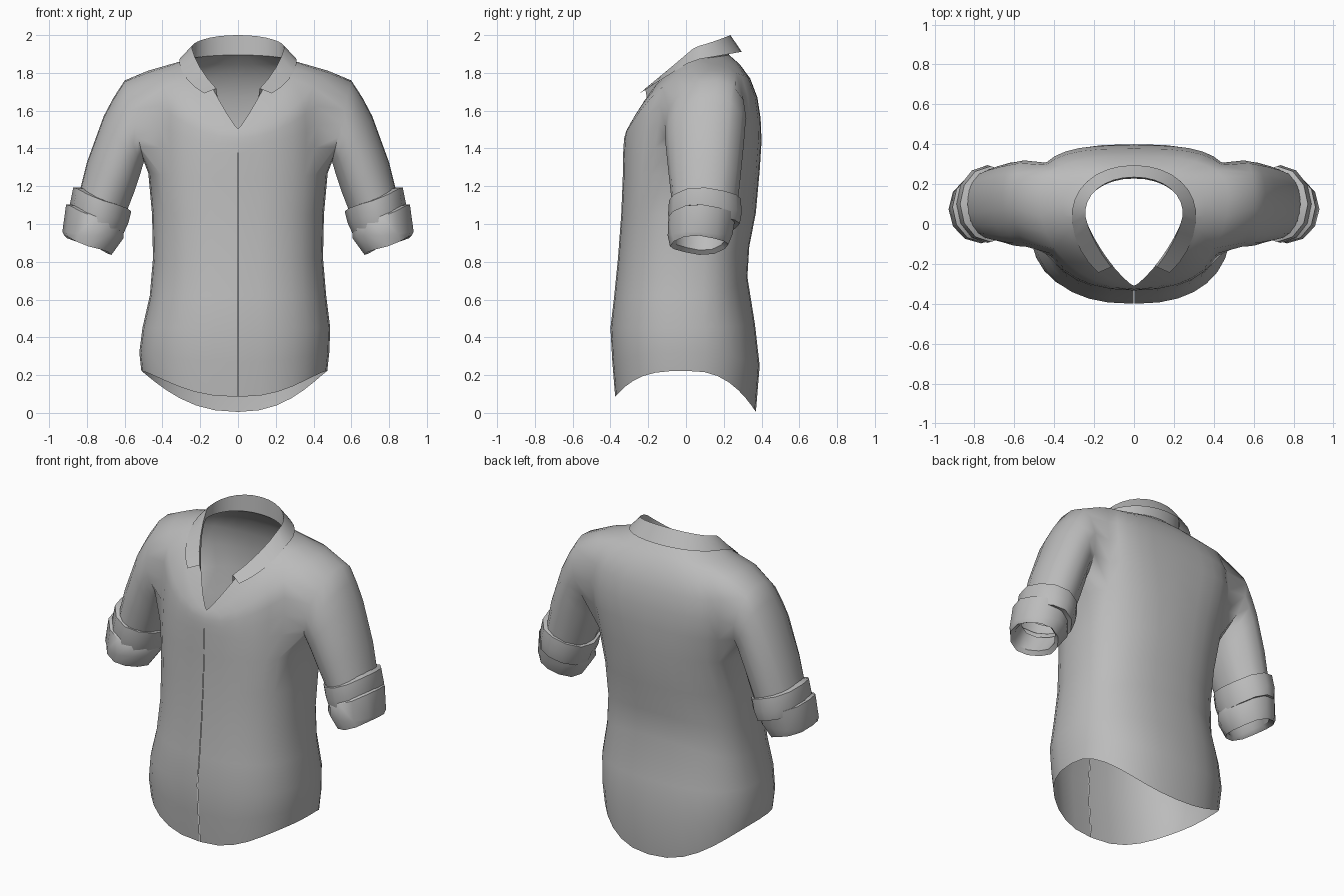
import bpy, bmesh, math
from mathutils import Vector

if "Cube" in bpy.data.objects:
    bpy.data.objects.remove(bpy.data.objects["Cube"])

cloth = bpy.data.materials.new("grey_cloth")
cloth.diffuse_color = (0.5, 0.5, 0.5, 1)
cloth.use_nodes = True
cloth.node_tree.nodes["Principled BSDF"].inputs["Base Color"].default_value = cloth.diffuse_color


def ring_point(spec, t):
    """Point on a body ring; t runs from front centre (0) to back centre (pi)."""
    hw, yc, yf, yb, zf, zs, zb, ef, eb, pf, pb = spec
    s, c = max(math.sin(t), 0.0), math.cos(t)
    front = c >= 0
    k = 2 / (ef if front else eb)
    c = abs(c) if abs(c) > 1e-6 else 0.0
    x = hw * s ** k if s > 1e-6 else 0.0
    y = yc + ((yf if front else yb) - yc) * c ** k
    z = zs + ((zf - zs) * c ** pf if front else (zb - zs) * c ** pb)
    return Vector((x, y, z))


def tube_point(spec, phi):
    """Point on a sleeve ring: outer and inner edge, depth, centre, backward lean of the top."""
    ox, oz, ix, iz, ry, yc, lean = spec
    c, s = math.cos(phi), math.sin(phi)
    return Vector(((ox + ix) / 2 + (ox - ix) / 2 * c, yc - ry * s + lean * c,
                   (oz + iz) / 2 + (oz - iz) / 2 * c))


def strip(bm, a, b, closed=False, flip=False):
    n = len(a)
    for i in range(n if closed else n - 1):
        j = (i + 1) % n
        quad = [a[i], a[j], b[j], b[i]]
        bm.faces.new(quad[::-1] if flip else quad)


def finish(name, bm, angle):
    mesh = bpy.data.meshes.new(name)
    bm.to_mesh(mesh)
    bm.free()
    ob = bpy.data.objects.new(name, mesh)
    bpy.context.collection.objects.link(ob)
    mesh.materials.append(cloth)
    bpy.ops.object.select_all(action='DESELECT')
    ob.select_set(True)
    bpy.context.view_layer.objects.active = ob
    mod = ob.modifiers.new("mirror", 'MIRROR')
    mod.use_mirror_merge = True
    mod.merge_threshold = 0.0008
    bpy.ops.object.modifier_apply(modifier=mod.name)
    bpy.ops.object.shade_smooth_by_angle(angle=math.radians(angle))
    return ob


# Body rings: half width, side y, front y, back y, front z, side z, back z,
# front and back squareness, front and back height falloff
body = [
    (0.492, 0.01, -0.375, 0.37, 0.085, 0.222, 0.005, 2.4, 2.3, 2.8, 2.2),
    (0.503, 0.01, -0.39, 0.39, 0.27, 0.32, 0.25, 2.4, 2.3, 2.5, 2.2),
    (0.497, 0.01, -0.40, 0.365, 0.45, 0.45, 0.47, 2.4, 2.4, 2, 2),
    (0.467, 0.01, -0.38, 0.325, 0.62, 0.62, 0.72, 2.4, 2.4, 2, 2),
    (0.45, 0.02, -0.36, 0.335, 0.82, 0.82, 0.88, 2.4, 2.4, 2, 2),
    (0.455, 0.03, -0.343, 0.37, 1.05, 1.05, 1.06, 2.4, 2.4, 2, 2),
    (0.475, 0.06, -0.335, 0.39, 1.24, 1.27, 1.28, 2.4, 2.6, 2, 2),
    (0.485, 0.09, -0.333, 0.40, 1.37, 1.42, 1.44, 2.3, 2.9, 2, 2),
    (0.495, 0.11, -0.33, 0.395, 1.42, 1.56, 1.56, 2.2, 3.2, 2.2, 2.2),
    (0.495, 0.12, -0.327, 0.378, 1.455, 1.69, 1.67, 2.1, 3.1, 2.2, 2.0),
    (0.475, 0.13, -0.32, 0.34, 1.48, 1.812, 1.77, 2.05, 2.7, 2.3, 2.0),
    (0.36, 0.10, -0.315, 0.285, 1.495, 1.845, 1.845, 1.7, 2.2, 2.6, 2.0),
    (0.25, 0.05, -0.31, 0.228, 1.505, 1.875, 1.895, 1.27, 2.1, 2.8, 1.5),
]
COLS = 16
LOW, HIGH, C0, C1 = 6, 10, 5, 11      # armhole rows and columns
SEAM_TOP = 7                          # front opening runs up to this row

bm = bmesh.new()
grid = []
for r, spec in enumerate(body):
    row = [bm.verts.new(ring_point(spec, math.pi * j / COLS)) for j in range(COLS + 1)]
    if r <= SEAM_TOP:
        row[0].co.x = 0.0015
    grid.append(row)
for r in range(len(body) - 1):
    for j in range(COLS):
        if LOW <= r < HIGH and C0 <= j < C1:
            continue
        bm.faces.new([grid[r][j], grid[r][j + 1], grid[r + 1][j + 1], grid[r + 1][j]])

# Sleeve grown out of the armhole
loop = ([grid[LOW][j] for j in range(C0, C1)] + [grid[r][C1] for r in range(LOW, HIGH)]
        + [grid[HIGH][j] for j in range(C1, C0, -1)] + [grid[r][C0] for r in range(HIGH, LOW, -1)])
phis = [math.atan2(-(v.co.y - 0.10) / 0.22, (v.co.z - 1.54) / 0.27) for v in loop]
sleeve = [
    (0.60, 1.762, 0.497, 1.325, 0.214, 0.103, 0.035),
    (0.66, 1.67, 0.505, 1.30, 0.21, 0.10, 0.03),
    (0.712, 1.572, 0.515, 1.265, 0.206, 0.10, 0.022),
    (0.80, 1.33, 0.55, 1.16, 0.189, 0.10, 0.01),
    (0.84, 1.17, 0.59, 1.06, 0.175, 0.10, 0),
]
previous = loop
for spec in sleeve:
    current = [bm.verts.new(tube_point(spec, p)) for p in phis]
    strip(bm, previous, current, closed=True)
    previous = current
shirt = finish("shirt_body", bm, 60)
# The hem hangs slightly to one side
for v in shirt.data.vertices:
    pull = min(max((0.55 - v.co.z) / 0.15, 0), 1.5)
    v.co.x -= 0.013 * pull * min(abs(v.co.x) / 0.45, 1)


# Rolled cuffs
def roll(name, specs, sides=12, wobble=0.006):
    bm = bmesh.new()
    previous = None
    for spec in specs:
        current = []
        for i in range(sides):
            p = -2 * math.pi * i / sides
            co = tube_point(spec + (0,), p)
            co.z += wobble * math.sin(3 * p + 0.6)
            current.append(bm.verts.new(co))
        if previous:
            strip(bm, previous, current, closed=True)
        previous = current
    finish(name, bm, 40)


roll("upper_cuff_roll", [
    (0.835, 1.19, 0.60, 1.08, 0.17, 0.10),
    (0.872, 1.19, 0.565, 1.07, 0.19, 0.10),
    (0.89, 1.10, 0.58, 1.01, 0.195, 0.10),
    (0.88, 1.05, 0.61, 0.945, 0.185, 0.10),
    (0.86, 1.05, 0.63, 0.955, 0.165, 0.09),
])
roll("lower_cuff_roll", [
    (0.88, 1.10, 0.62, 1.00, 0.16, 0.08),
    (0.91, 1.10, 0.61, 0.985, 0.178, 0.085),
    (0.93, 0.955, 0.605, 0.93, 0.172, 0.075),
    (0.92, 0.935, 0.67, 0.84, 0.155, 0.07),
    (0.89, 0.95, 0.69, 0.865, 0.135, 0.07),
    (0.85, 1.05, 0.63, 0.97, 0.14, 0.08),
])

# Folded collar: stand rising from the neckline, then the leaf turned down
collar = [
    body[-1],
    (0.245, 0.05, -0.31, 0.235, 1.64, 1.94, 2.0, 1.4, 2.1, 1.4, 1.2),
    (0.312, 0.04, -0.315, 0.295, 1.645, 1.868, 1.912, 1.9, 2.1, 1.1, 1),
]
bm = bmesh.new()
start = math.radians(36)
rows = [[bm.verts.new(ring_point(s, start + (math.pi - start) * j / 12)) for j in range(13)]
        for s in collar]
for a, b in zip(rows, rows[1:]):
    strip(bm, a, b, flip=True)
finish("collar", bm, 40)
